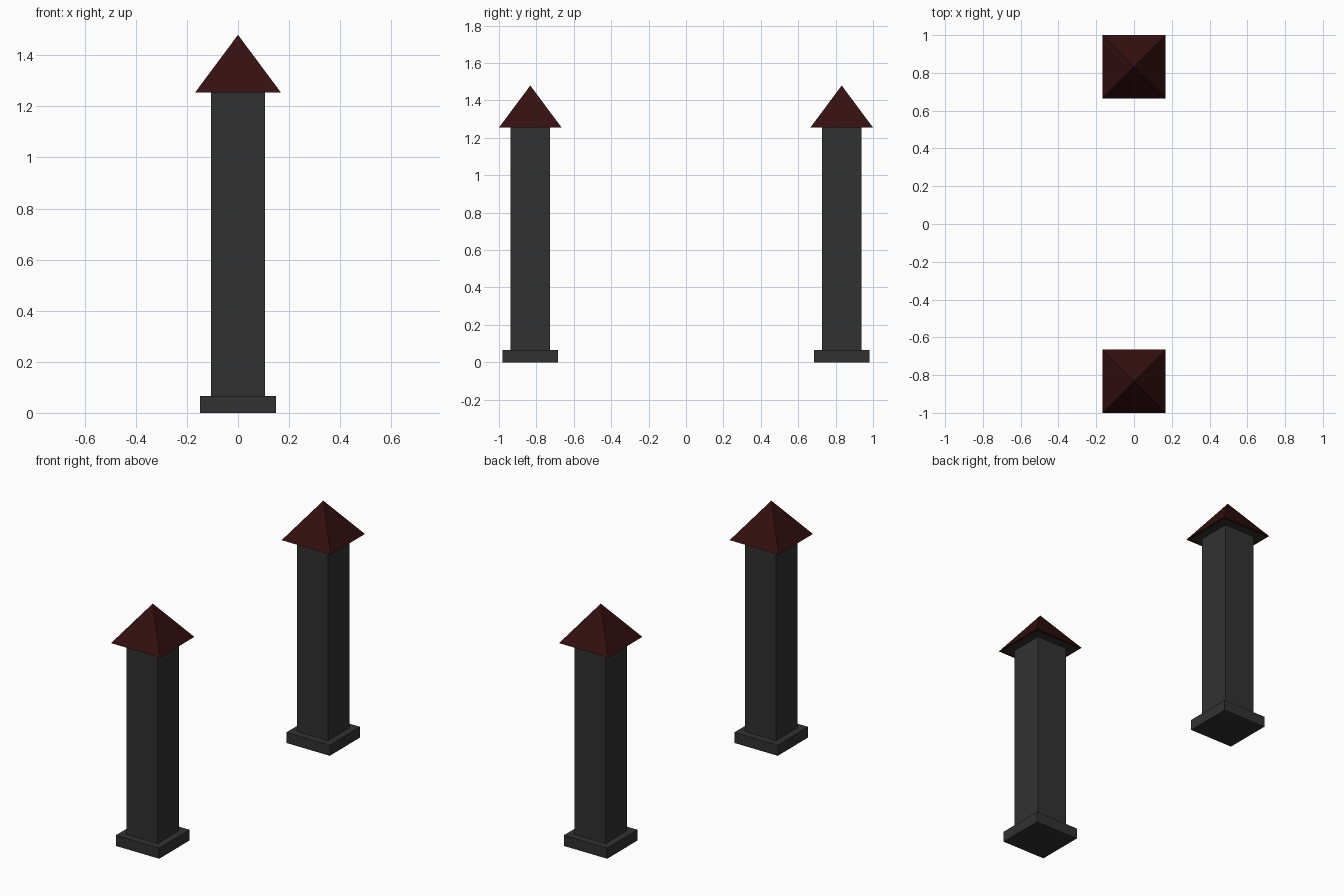
import bpy, bmesh
from mathutils import Vector

if "Cube" in bpy.data.objects:
    bpy.data.objects.remove(bpy.data.objects["Cube"])


def material(name, rgb):
    m = bpy.data.materials.new(name)
    m.diffuse_color = (*rgb, 1)
    m.use_nodes = True
    m.node_tree.nodes["Principled BSDF"].inputs["Base Color"].default_value = m.diffuse_color
    return m


GREY = material("charcoal stone", (0.031, 0.031, 0.031))
RED = material("dark red roof", (0.034, 0.005, 0.005))


def finish(name, bm, mats):
    me = bpy.data.meshes.new(name)
    bm.normal_update()
    bm.to_mesh(me)
    bm.free()
    for m in mats:
        me.materials.append(m)
    ob = bpy.data.objects.new(name, me)
    bpy.context.collection.objects.link(ob)
    return ob


def box(name, width, z0, z1, y):
    bm = bmesh.new()
    bmesh.ops.create_cube(bm, size=1)
    bmesh.ops.scale(bm, vec=(width, width, z1 - z0), verts=bm.verts)
    bmesh.ops.translate(bm, vec=(0, y, (z0 + z1) / 2), verts=bm.verts)
    return finish(name, bm, [GREY])


def roof(name, width, z0, z1, y, soffit):
    # pyramid with a grey inset soffit on its underside
    bm = bmesh.new()
    h = width / 2
    base = [bm.verts.new((sx * h, y + sy * h, z0))
            for sx, sy in ((-1, -1), (1, -1), (1, 1), (-1, 1))]
    tip = bm.verts.new((0, y, z1))
    for i in range(4):
        bm.faces.new((base[i], base[(i + 1) % 4], tip))
    under = bm.faces.new(base[::-1])
    bm.normal_update()
    bmesh.ops.inset_individual(bm, faces=[under], thickness=(width - soffit) / 2)
    under.material_index = 1
    return finish(name, bm, [RED, GREY])


# two matching pillars
for side, y in (("front", -0.8325), ("back", 0.8325)):
    box(side + "_pillar_base", 0.296, 0, 0.066, y)
    box(side + "_pillar_shaft", 0.21, 0.066, 1.255, y)
    roof(side + "_pillar_roof", 0.335, 1.255, 1.48, y, 0.29)
